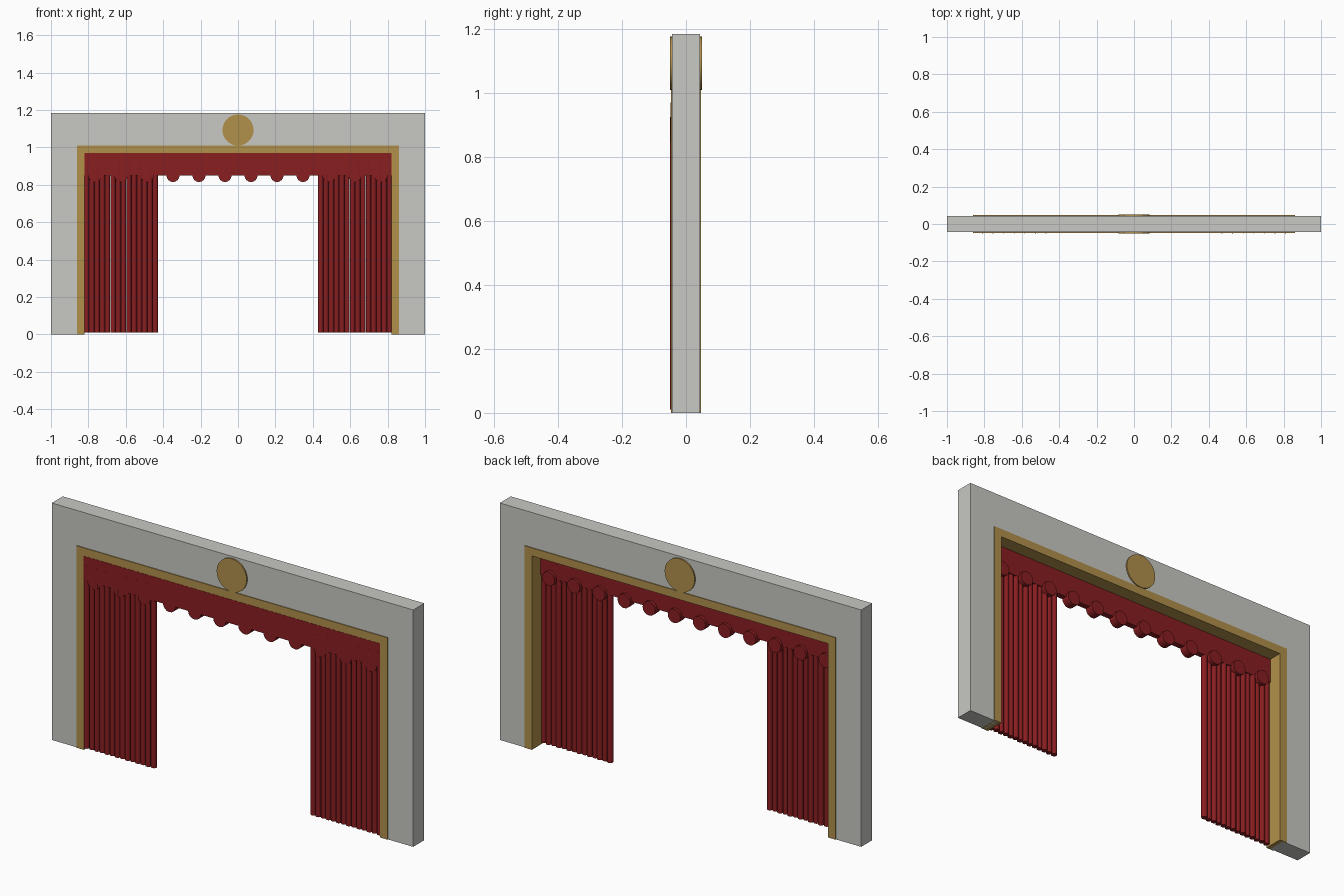
import bpy
import bmesh
import math
from mathutils import Matrix

cube = bpy.data.objects.get("Cube")
if cube:
    bpy.data.objects.remove(cube, do_unlink=True)


def material(name, rgb):
    m = bpy.data.materials.new(name)
    m.use_nodes = True
    m.diffuse_color = (*rgb, 1)
    m.node_tree.nodes["Principled BSDF"].inputs["Base Color"].default_value = (*rgb, 1)
    return m


GREY = material("pale stone", (0.58, 0.58, 0.55))
GOLD = material("antique gold", (0.44, 0.28, 0.07))
RED = material("velvet red", (0.25, 0.013, 0.015))


def finish(name, bm, mat, smooth=False):
    bmesh.ops.recalc_face_normals(bm, faces=bm.faces)
    mesh = bpy.data.meshes.new(name)
    bm.to_mesh(mesh)
    bm.free()
    mesh.materials.append(mat)
    ob = bpy.data.objects.new(name, mesh)
    bpy.context.collection.objects.link(ob)
    if smooth:
        bpy.ops.object.select_all(action="DESELECT")
        ob.select_set(True)
        bpy.context.view_layer.objects.active = ob
        bpy.ops.object.shade_smooth_by_angle(angle=math.radians(40))
    return ob


def portal(name, outer_x, outer_z, inner_x, inner_z, half_depth, mat):
    """Upside-down U profile extruded through the wall."""
    half = [(inner_x, 0), (outer_x, 0), (outer_x, outer_z)]
    pts = [(inner_x, inner_z)] + half
    pts += [(-x, z) for x, z in reversed(pts)]
    bm = bmesh.new()
    face = bm.faces.new([bm.verts.new((x, -half_depth, z)) for x, z in pts])
    new = bmesh.ops.extrude_face_region(bm, geom=[face])["geom"]
    verts = [v for v in new if isinstance(v, bmesh.types.BMVert)]
    bmesh.ops.translate(bm, verts=verts, vec=(0, 2 * half_depth, 0))
    finish(name, bm, mat)


def add_cylinder(bm, radius, length, centre, sides, along_y=False):
    rot = Matrix.Rotation(math.pi / 2, 4, "X") if along_y else Matrix()
    bmesh.ops.create_cone(bm, cap_ends=True, segments=sides, radius1=radius,
                          radius2=radius, depth=length,
                          matrix=Matrix.Translation(centre) @ rot)


# Wall and the gilded frame lining its opening
portal("proscenium_wall", 1.0, 1.185, 0.84, 0.99, 0.0435, GREY)
portal("gold_frame", 0.86, 1.01, 0.82, 0.97, 0.0475, GOLD)

# Round medallion passing through the lintel
bm = bmesh.new()
add_cylinder(bm, 0.083, 0.1, (0, 0, 1.093), 48, along_y=True)
finish("medallion", bm, GOLD, smooth=True)

# Valance board
bm = bmesh.new()
bmesh.ops.create_cube(bm, size=1, matrix=Matrix.Translation((0, -0.0343, 0.91))
                      @ Matrix.Diagonal((1.64, 0.0285, 0.12, 1)))
finish("valance", bm, RED)

# Scalloped lower edge of the valance
bm = bmesh.new()
for i in range(12):
    add_cylinder(bm, 0.035, 0.042, ((i - 5.5) * 0.139, -0.026, 0.85), 16, along_y=True)
finish("valance_scallops", bm, RED, smooth=True)

# Side curtains made of staggered round folds
for side, name in ((1, "left_curtain"), (-1, "right_curtain")):
    bm = bmesh.new()
    for i in range(14):
        y = -0.0365 if i % 2 == 0 else -0.0335
        add_cylinder(bm, 0.0142 if i % 2 else 0.0135, 0.915,
                     (side * (0.81 - i * 0.0283), y, 0.4675), 12)
    finish(name, bm, RED, smooth=True)
